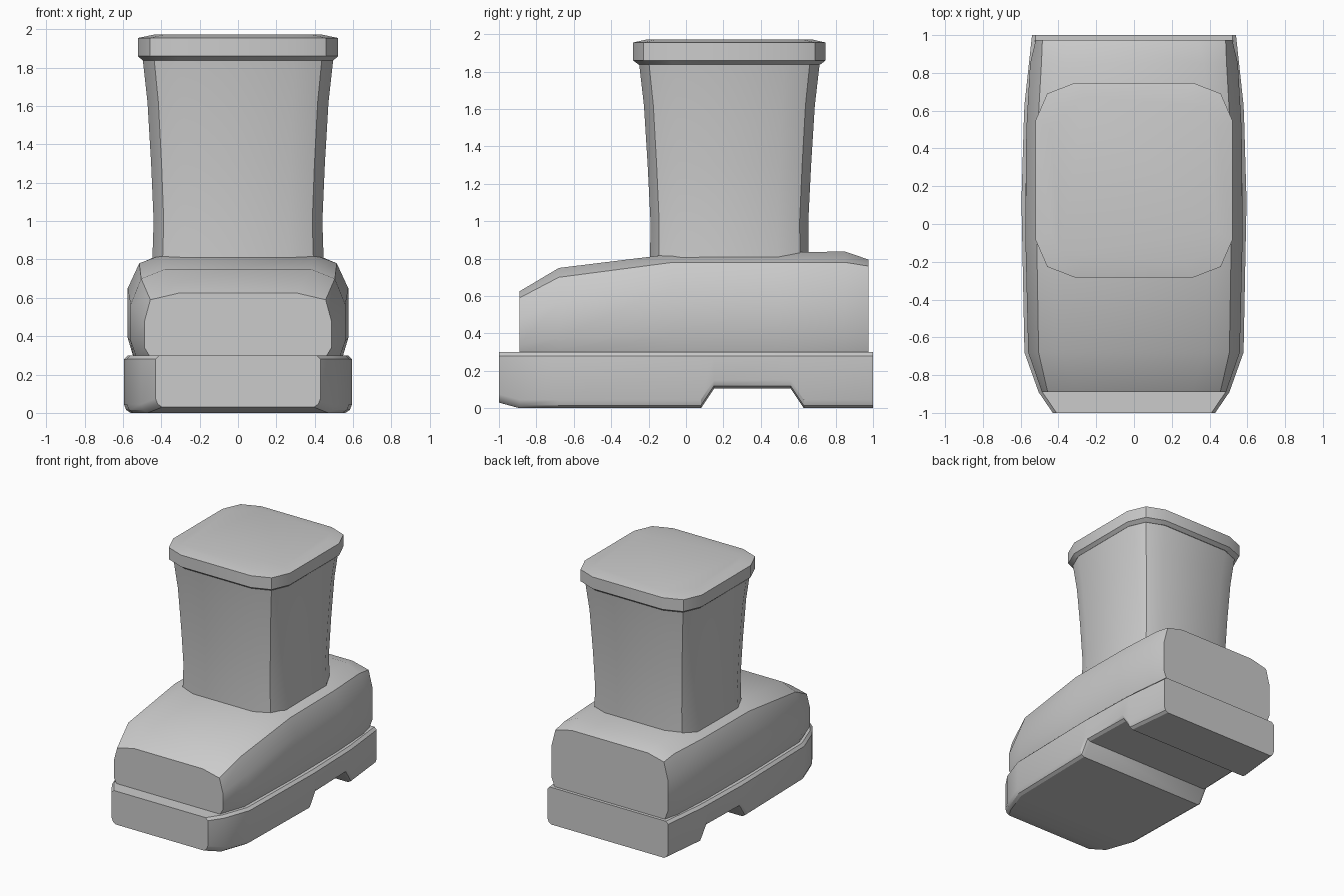
import bpy, bmesh, math

cube = bpy.data.objects.get("Cube")
if cube:
    bpy.data.objects.remove(cube, do_unlink=True)

grey = bpy.data.materials.new("plain grey")
grey.use_nodes = True
tone = (0.6, 0.6, 0.6, 1)
grey.diffuse_color = tone
grey.node_tree.nodes["Principled BSDF"].inputs["Base Color"].default_value = tone


def loft(name, rings):
    """Skin a list of closed rings and cap both ends."""
    bm = bmesh.new()
    loops = [[bm.verts.new(p) for p in ring] for ring in rings]
    n = len(loops[0])
    for a, b in zip(loops, loops[1:]):
        for i in range(n):
            j = (i + 1) % n
            bm.faces.new((a[i], a[j], b[j], b[i]))
    bm.faces.new(loops[0])
    bm.faces.new(loops[-1])
    bmesh.ops.recalc_face_normals(bm, faces=bm.faces)
    mesh = bpy.data.meshes.new(name)
    bm.to_mesh(mesh)
    bm.free()
    mesh.materials.append(grey)
    obj = bpy.data.objects.new(name, mesh)
    bpy.context.collection.objects.link(obj)
    bpy.ops.object.select_all(action="DESELECT")
    obj.select_set(True)
    bpy.context.view_layer.objects.active = obj
    bpy.ops.object.shade_smooth_by_angle(angle=math.radians(30))


def mirrored(y, half):
    """Close a half section across x = 0."""
    return [(x, y, z) for x, z in half] + [(-x, y, z) for x, z in reversed(half)]


def sole_ring(y, w, low):
    return mirrored(y, [(w - 0.035, low), (w - 0.012, low + 0.015), (w, low + 0.045),
                        (w, 0.28), (w - 0.02, 0.3)])


def upper_ring(y, top, shoulder, side, w):
    return mirrored(y, [(w - 0.03, 0.29), (w, side[0]), (w, side[1]),
                        (w - shoulder[0], shoulder[1]), (w - 0.18, top)])


def tower_ring(z, hx, hy, cy=0.232):
    """Rounded square, three points per corner."""
    corner = [(1, 0.61), (0.88, 0.89), (0.6, 1)]
    pts = corner + [(-x, y) for x, y in reversed(corner)]
    pts += [(-x, -y) for x, y in pts]
    return [(x * hx, cy + y * hy, z) for x, y in pts]


# Sole with raised arch in front of the heel
loft("sole", [sole_ring(*s) for s in [
    (-1, 0.43, 0.03), (-0.89, 0.505, 0), (-0.68, 0.58, 0), (0.08, 0.595, 0),
    (0.15, 0.595, 0.105), (0.56, 0.583, 0.105), (0.63, 0.58, 0), (1, 0.54, 0)]])

# Foot, rising from toe to heel
loft("foot_upper", [upper_ring(*s) for s in [
    (-0.89, 0.625, (0.03, 0.59), (0.34, 0.48), 0.487),
    (-0.68, 0.75, (0.055, 0.7), (0.375, 0.565), 0.56),
    (-0.07, 0.825, (0.06, 0.78), (0.39, 0.65), 0.575),
    (0.5, 0.833, (0.06, 0.78), (0.39, 0.65), 0.57),
    (0.85, 0.838, (0.06, 0.78), (0.39, 0.65), 0.55),
    (0.975, 0.795, (0.035, 0.76), (0.37, 0.625), 0.52)]])

# Flared leg
loft("boot_shaft", [tower_ring(*s) for s in [
    (0.7, 0.45, 0.425), (1, 0.44, 0.422), (1.3, 0.453, 0.437),
    (1.62, 0.472, 0.457), (1.845, 0.497, 0.483)]])

# Cuff closing the top
loft("boot_cuff", [tower_ring(*s) for s in [
    (1.838, 0.497, 0.487), (1.86, 0.522, 0.515), (1.955, 0.522, 0.515),
    (1.972, 0.44, 0.44)]])
